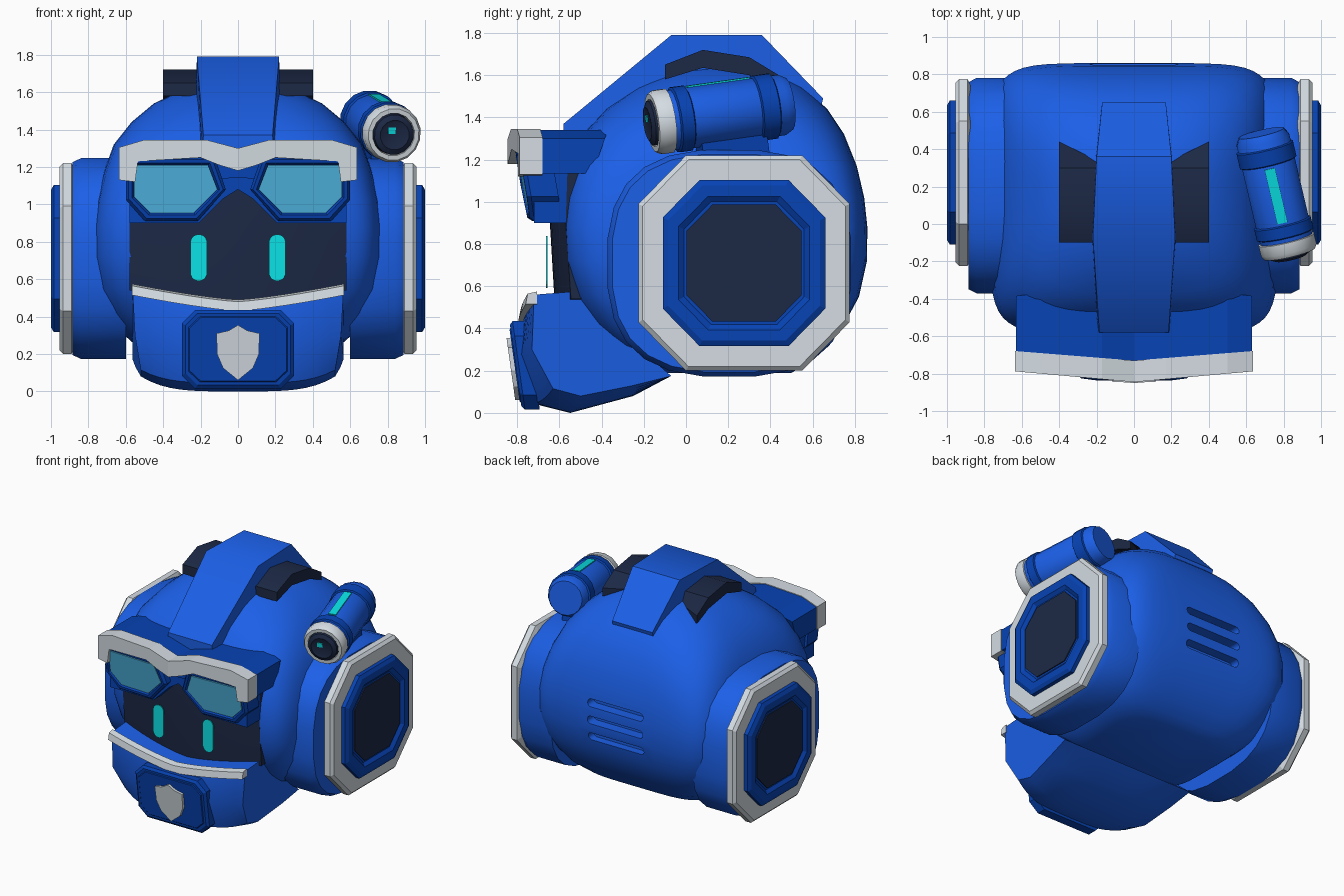
import bpy, bmesh, math
from mathutils import Vector

if "Cube" in bpy.data.objects:
    bpy.data.objects.remove(bpy.data.objects["Cube"])


def material(name, rgb):
    m = bpy.data.materials.new(name)
    m.diffuse_color = (*rgb, 1)
    m.use_nodes = True
    m.node_tree.nodes["Principled BSDF"].inputs["Base Color"].default_value = m.diffuse_color
    return m


BLUE = material("blue", (.011, .115, .80))
DARK = material("dark blue", (.002, .056, .46))
NAVY = material("navy", (.0115, .0215, .06))
GRAY = material("light gray", (.66, .72, .765))
CYAN = material("cyan", (.003, .76, .79))
LENS = material("lens blue", (.1, .6, .98))


def loft(name, rings, mat, smooth=0):
    """Closed skin over rings of equal point count."""
    bm = bmesh.new()
    vs = [[bm.verts.new(p) for p in r] for r in rings]
    n = len(vs[0])
    for a, b in zip(vs, vs[1:]):
        for i in range(n):
            j = (i + 1) % n
            bm.faces.new((a[i], a[j], b[j], b[i]))
    bm.faces.new(vs[0])
    bm.faces.new(vs[-1])
    bmesh.ops.recalc_face_normals(bm, faces=bm.faces)
    me = bpy.data.meshes.new(name)
    bm.to_mesh(me)
    bm.free()
    me.materials.append(mat)
    ob = bpy.data.objects.new(name, me)
    bpy.context.collection.objects.link(ob)
    if smooth:
        shade(ob, smooth)
    return ob


def shade(ob, deg):
    bpy.ops.object.select_all(action='DESELECT')
    ob.select_set(True)
    bpy.context.view_layer.objects.active = ob
    bpy.ops.object.shade_smooth_by_angle(angle=math.radians(deg))


def plate(name, outline, front, back, mat, s=1):
    """Extrude an (x, z) outline in y; front and back are functions of x, z."""
    return loft(name, [[(s * x, f(x, z), z) for x, z in outline] for f in (front, back)], mat)


def grow(outline, d):
    """Scale an outline about its middle by roughly d."""
    xs, zs = [p[0] for p in outline], [p[1] for p in outline]
    cx, cz = (min(xs) + max(xs)) / 2, (min(zs) + max(zs)) / 2
    kx, kz = 1 + 2 * d / (max(xs) - min(xs)), 1 + 2 * d / (max(zs) - min(zs))
    return [(cx + (x - cx) * kx, cz + (z - cz) * kz) for x, z in outline]


def at(y):
    return lambda x, z: y


def superellipse(rx, ry, n, count):
    pts = []
    for i in range(count):
        a = 2 * math.pi * (i + .5) / count
        c, s = math.cos(a), math.sin(a)
        pts.append((rx * math.copysign(abs(c) ** (2 / n), c), ry * math.copysign(abs(s) ** (2 / n), s)))
    return pts


def stadium(cx, cz, hx, hz):
    """Rounded bar outline."""
    r = min(hx, hz)
    pts = []
    for i in range(16):
        a = 2 * math.pi * (i + .5) / 16
        c, s = math.cos(a), math.sin(a)
        pts.append((cx + r * c + math.copysign(hx - r, c), cz + r * s + math.copysign(hz - r, s)))
    return pts


# Head shell: z, half width, front y, back y, squareness
levels = [(.19, .42, -.18, .50, 4.0), (.24, .54, -.26, .59, 4.6), (.32, .63, -.36, .68, 5.2),
          (.42, .69, -.45, .75, 5.6), (.55, .745, -.53, .82, 6.0), (.72, .77, -.58, .858, 6.2),
          (.88, .77, -.59, .86, 6.2), (1.02, .755, -.58, .845, 5.8), (1.17, .72, -.55, .81, 5.0),
          (1.32, .665, -.49, .75, 4.0), (1.44, .57, -.38, .67, 3.3), (1.54, .45, -.24, .56, 2.8),
          (1.61, .30, -.1, .44, 2.4), (1.645, .15, .03, .31, 2.2)]
head = loft("head_shell", [[(x, y + (f + b) / 2, z) for x, y in superellipse(w, (b - f) / 2, n, 48)]
                           for z, w, f, b, n in levels], BLUE)

# Three vent slots cut in the back
for z in (.67, .80, .93):
    cutter = plate("vent_cutter", stadium(0, z, .235, .03), at(.78), at(1), BLUE)
    cutter.hide_render = True
    mod = head.modifiers.new("vent", 'BOOLEAN')
    mod.operation, mod.solver, mod.object = 'DIFFERENCE', 'EXACT', cutter
    bpy.context.view_layer.objects.active = head
    bpy.ops.object.modifier_apply(modifier="vent")
    bpy.data.objects.remove(cutter)
shade(head, 35)

# Dark face panel, curved across the front
rings = []
for i in range(-6, 7):
    x = .58 * i / 6
    k = abs(i / 6)
    y = -.645 + .075 * k * k
    z = .48 + .06 * k
    rings.append([(x, y + .025, z), (x, y, .9), (x, y + .01, 1.2), (x, -.4, 1.2), (x, -.4, z)])
loft("face_panel", rings, NAVY, 30)


# Ears
def octagon(x, h):
    c = .55 * h
    pts = [(c, h), (h, c), (h, -c), (c, -h), (-c, -h), (-h, -c), (-h, c), (-c, h)]
    return [(x, .275 + a, .71 + b * 1.02) for a, b in pts]


def drum(x, k):
    return [(x, .205 + a, .71 + b) for a, b in superellipse(.58 * k, .54 * k, 2.7, 24)]


for s, side in ((1, "right"), (-1, "left")):
    loft("ear_drum_" + side, [drum(s * .6, 1), drum(s * .84, 1), drum(s * .885, .96)], BLUE, 35)
    loft("ear_ring_" + side, [octagon(s * x, h) for x, h in ((.875, .47), (.89, .5), (.935, .5), (.955, .48))], GRAY)
    loft("ear_hub_" + side, [octagon(s * x, h) for x, h in
                             ((.94, .385), (.985, .385), (1, .36), (1, .31), (.98, .285))], DARK)
    loft("ear_cap_" + side, [octagon(s * x, .272) for x in (.97, .988)], NAVY)

    # Cyan eye bars
    plate("eye_" + side, stadium(.21, .715, .045, .125), at(-.664), at(-.656), CYAN, s)

    # Brow: gray chevron trim with dark hood behind
    trim = [(0, 1.3), (.17, 1.345), (.5, 1.345), (.635, 1.305), (.635, 1.13), (.55, 1.12),
            (.535, 1.23), (.2, 1.25), (.1, 1.21), (0, 1.18)]
    plate("brow_trim_" + side, trim, lambda x, z: -.845 + .09 * x, lambda x, z: -.73 + .08 * x, GRAY, s)
    hood = [(0, 1.29), (.17, 1.34), (.5, 1.34), (.63, 1.3), (.63, 1.135), (0, 1.14)]
    plate("brow_hood_" + side, hood, lambda x, z: -.74 + .08 * x,
          lambda x, z: -.37 - (1.34 - z) * .35, DARK, s)

    # Goggle mount, frame and lens
    lens = [(.16, 1.21), (.555, 1.21), (.555, 1.04), (.47, .955), (.235, .955), (.11, 1.08)]
    plate("goggle_mount_" + side, [(0, 1.2), (.58, 1.2), (.58, .9), (.21, .9), (.08, 1.03), (0, 1.08)],
          at(-.72), at(-.5), DARK, s)
    tilt = lambda d: lambda x, z: -.765 - .17 * (z - .95) + .04 * x + d
    loft("goggle_frame_" + side, [[(s * x, tilt(d)(x, z), z) for x, z in grow(lens, g)] for d, g in
                                  ((.15, .045), (.02, .045), (0, .03), (0, .012), (.02, 0))], DARK)
    plate("goggle_lens_" + side, lens, tilt(.008), tilt(.03), LENS, s)

    # Dark roof rails
    arc = [(-.1, 1.65), (.08, 1.72), (.3, 1.685), (.44, 1.6)]
    loft("roof_rail_" + side, [[(s * x, min(y, e), z) for y, z in arc] +
                               [(s * x, min(y, e), z - d) for (y, z), d in zip(arc[::-1], (.06, .085, .085, .07))]
                               for x, e in ((.2, .34), (.4, .44))], NAVY, 35)

# Crest over the top: y, z, half width
crest = [(-.58, 1.37, .185), (-.07, 1.79, .22), (.36, 1.79, .20), (.65, 1.49, .17)]
loft("crest", [[(-w, y, z), (w, y, z), (w * 1.04, min(y, .6), 1.29), (-w * 1.04, min(y, .6), 1.29)]
               for y, z, w in crest], BLUE, 42)

# Jaw: side profile swept across x
rings, lip = [], []
for i in range(-10, 11):
    k = abs(i / 10)
    x, q, p = .565 * i / 10, k * k, k ** 4
    top = .475 + .085 * k ** 1.3
    rings.append([(x, -.765 + .045 * q, top), (x * .975, -.8 + .07 * q, .25 + .05 * k),
                  (x * .92, -.73 + .1 * q, .045 + .07 * p), (x * .92, -.55 + .05 * q, .08 * p),
                  (x * .97, -.25, .08 + .05 * p), (x, -.07, .175), (x, -.53, top + .015)])
    lip.append([(x * 1.005, y + .035 * q, z) for y, z in
                ((-.785, top + .005), (-.795, top - .045), (-.74, top - .045), (-.74, top + .015))])
loft("jaw", rings, BLUE, 35)
loft("jaw_lip", lip, GRAY, 30)

# Chin badge: sloped plate with chamfered corners and a shield
slope = lambda d: lambda x, z: -.785 - .14 * (z - .03) + d
half = [(.23, .435), (.3, .365), (.3, .085), (.23, .015)]
badge = half + [(-x, z) for x, z in half[::-1]]
loft("chin_badge", [[(x, slope(d)(x, z), z) for x, z in grow(badge, g)] for d, g in
                    ((.09, 0), (.02, 0), (.005, -.018), (.005, -.035), (0, -.04))], DARK)
half = [(.05, .325), (.115, .31), (.112, .2), (.08, .125)]
shield = [(0, .355)] + half + [(0, .06)] + [(-x, z) for x, z in half[::-1]]
plate("chin_shield", shield, slope(-.02), slope(.01), GRAY)

# Lamp on the right ear
start, end = Vector((.83, -.15, 1.375)), Vector((.68, .49, 1.465))
axis = (end - start).normalized()
u = axis.cross(Vector((0, 0, 1))).normalized()
up = u.cross(axis)


def lamp(name, profile, mat, count=16, deg=35):
    rings = []
    for r, t in profile:
        angles = [2 * math.pi * (i + .5) / count for i in range(count)]
        rings.append([start + axis * t + u * r * math.cos(a) + up * r * math.sin(a) for a in angles])
    return loft(name, rings, mat, deg)


def lamp_box(name, a0, a1, t0, t1, h0, h1, mat):
    loft(name, [[start + axis * t + u * a + up * h for a, h in
                 ((a0, h0), (a1, h0), (a1, h1), (a0, h1))] for t in (t0, t1)], mat)


lamp("lamp_body", [(.14, .05), (.147, .1), (.147, .62), (.125, .66)], BLUE)
lamp("lamp_rim", [(.112, .04), (.115, -.01), (.14, -.01), (.155, .015), (.155, .07), (.13, .075)], GRAY)
lamp("lamp_front_band", [(.14, .09), (.158, .1), (.158, .16), (.14, .17)], DARK)
lamp("lamp_rear_band", [(.14, .49), (.158, .5), (.158, .58), (.14, .59)], DARK)
lamp("lamp_lens", [(.112, .04), (.108, -.02), (.08, -.035), (.07, -.03)], NAVY)
lamp_box("lamp_glint", -.035, .005, -.025, -.034, .005, .04, CYAN)
lamp_box("lamp_strip", -.028, .028, .18, .48, .12, .152, CYAN)
lamp_box("lamp_mount", -.07, .07, .2, .52, -.26, -.1, DARK)
